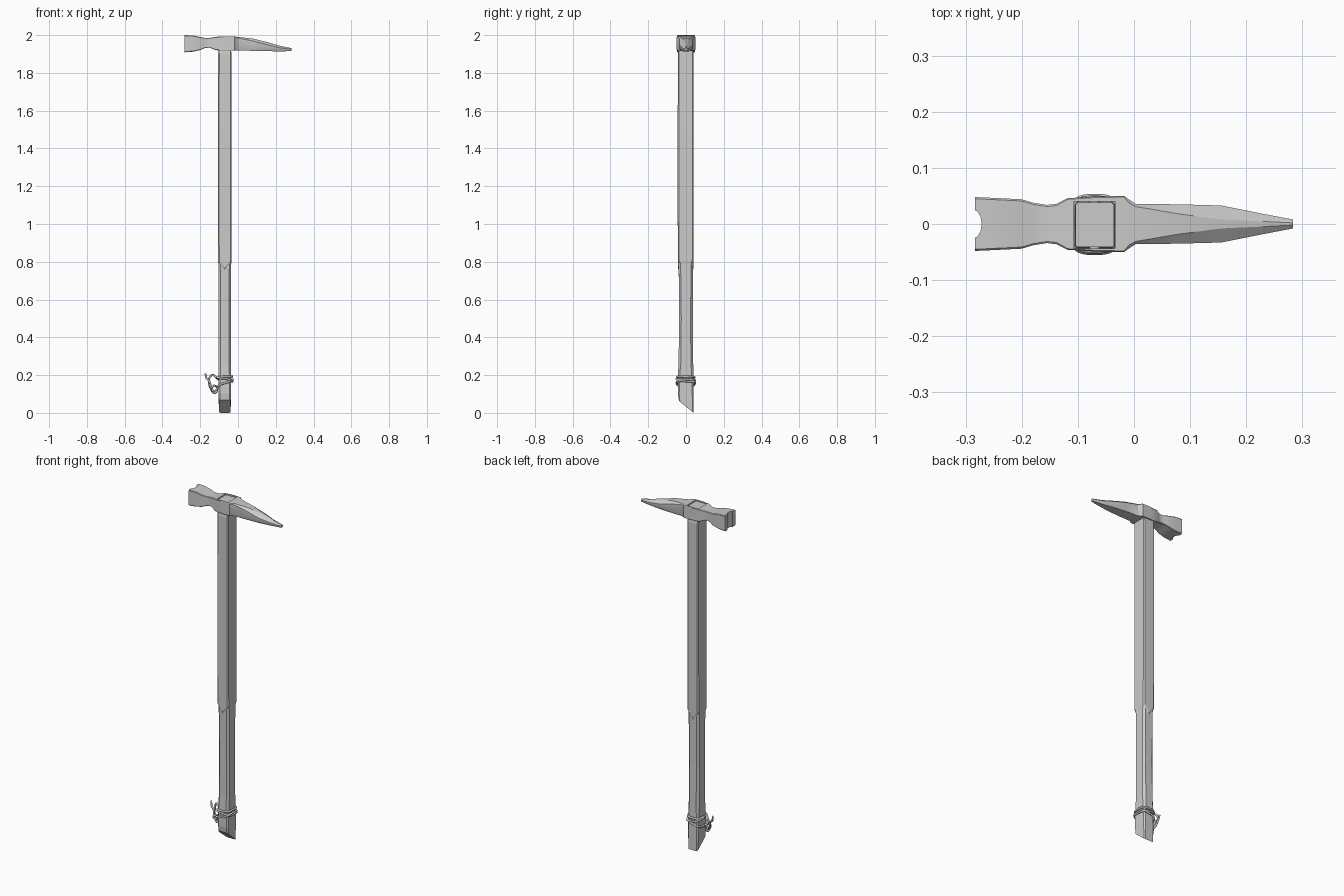
import bpy, bmesh
from math import pi, sin, cos, copysign
from mathutils import Vector

if "Cube" in bpy.data.objects:
    bpy.data.objects.remove(bpy.data.objects["Cube"])

CX = -0.07  # handle axis


def make_object(name, bm):
    bmesh.ops.recalc_face_normals(bm, faces=bm.faces)
    me = bpy.data.meshes.new(name)
    bm.to_mesh(me)
    bm.free()
    ob = bpy.data.objects.new(name, me)
    bpy.context.collection.objects.link(ob)
    return ob


def loft(name, rings):
    bm = bmesh.new()
    rows = [[bm.verts.new(p) for p in r] for r in rings]
    n = len(rows[0])
    for a, b in zip(rows, rows[1:]):
        for i in range(n):
            j = (i + 1) % n
            bm.faces.new((a[i], a[j], b[j], b[i]))
    bm.faces.new(rows[0])
    bm.faces.new(rows[-1])
    return make_object(name, bm)


def smooth(ob, angle):
    bpy.ops.object.select_all(action='DESELECT')
    ob.select_set(True)
    bpy.context.view_layer.objects.active = ob
    bpy.ops.object.shade_smooth_by_angle(angle=angle)


def cylinder(name, loc, r, length, axis, sides=16, squash=1.0):
    bm = bmesh.new()
    bmesh.ops.create_cone(bm, cap_ends=True, segments=sides, radius1=r, radius2=r, depth=length)
    for v in bm.verts:
        x, y, z = v.co
        if axis == 'Y':
            v.co = (x * squash, z, y)
        else:
            v.co = (x * squash, y, z)
        v.co += Vector(loc)
    return make_object(name, bm)


def cut(ob, cutter):
    mod = ob.modifiers.new("cut", 'BOOLEAN')
    mod.operation = 'DIFFERENCE'
    mod.solver = 'EXACT'
    mod.object = cutter
    bpy.context.view_layer.update()
    dg = bpy.context.evaluated_depsgraph_get()
    me = bpy.data.meshes.new_from_object(ob.evaluated_get(dg))
    ob.modifiers.clear()
    ob.data = me
    bpy.data.objects.remove(cutter)


# Handle: chamfered bar, front and back panels end in a shallow V
def handle_ring(z, hx, y0, y1, c, vee=0.0, slant=False):
    pts = [(-hx, y0 + c), (-hx + c, y0), (0, y0), (hx - c, y0), (hx, y0 + c),
           (hx, y1 - c), (hx - c, y1), (0, y1), (-hx + c, y1), (-hx, y1 - c)]
    out = []
    for i, (x, y) in enumerate(pts):
        zz = z - vee if i in (2, 7) else z
        if slant:
            zz = 0.032 - 0.8 * y if y > -0.03 else 0.056 - 1.4 * (y + 0.03)
        out.append((CX + x, y, max(zz, 0)))
    return out


handle_rows = [
    (0, 0.031, -0.038, 0.040, 0.006, 0, True),
    (0.10, 0.033, -0.043, 0.040, 0.007),
    (0.20, 0.034, -0.043, 0.040, 0.010),
    (0.27, 0.034, -0.039, 0.038, 0.012),
    (0.50, 0.034, -0.037, 0.036, 0.012),
    (0.70, 0.034, -0.038, 0.037, 0.011),
    (0.79, 0.034, -0.039, 0.037, 0.010, 0.035),
    (0.805, 0.036, -0.043, 0.040, 0.007, 0.035),
    (1.10, 0.036, -0.044, 0.041, 0.006),
    (1.50, 0.036, -0.044, 0.041, 0.006),
    (1.90, 0.035, -0.043, 0.041, 0.006),
    (1.915, 0.034, -0.041, 0.038, 0.003),
    (1.987, 0.034, -0.041, 0.038, 0.003),
]
loft("handle", [handle_ring(*r) for r in handle_rows])


# Head: x, half width, bottom z, top z, half width of bottom flat, half width of top flat
def head_ring(x, w, zb, zt, b, t, edge):
    h = zt - zb
    lo, hi = zb + h * edge, zt - h * edge
    return [(x, -b, zb), (x, b, zb), (x, w, lo), (x, w, hi),
            (x, t, zt), (x, -t, zt), (x, -w, hi), (x, -w, lo)]


head_rows = [
    (-0.283, 0.048, 1.909, 2.000, 0.045, 0.045, 0.04),
    (-0.240, 0.046, 1.912, 1.998, 0.043, 0.043, 0.04),
    (-0.200, 0.044, 1.921, 1.990, 0.041, 0.041, 0.04),
    (-0.180, 0.038, 1.930, 1.986, 0.035, 0.035, 0.04),
    (-0.155, 0.034, 1.934, 1.985, 0.031, 0.031, 0.04),
    (-0.138, 0.036, 1.929, 1.987, 0.033, 0.033, 0.04),
    (-0.118, 0.046, 1.920, 1.991, 0.044, 0.044, 0.04),
    (-0.070, 0.049, 1.919, 1.993, 0.047, 0.047, 0.04),
    (-0.018, 0.050, 1.919, 1.992, 0.048, 0.048, 0.04),
    (-0.008, 0.043, 1.919, 1.991, 0.040, 0.037, 0.06),
    (0.003, 0.036, 1.918, 1.990, 0.034, 0.031, 0.08),
    (0.080, 0.035, 1.917, 1.981, 0.031, 0.018, 0.20),
    (0.155, 0.033, 1.915, 1.963, 0.024, 0.008, 0.32),
    (0.220, 0.020, 1.914, 1.944, 0.014, 0.005, 0.36),
    (0.283, 0.008, 1.915, 1.931, 0.005, 0.002, 0.36),
]
head = loft("hammer_head", [head_ring(*r) for r in head_rows])

# Crossed grooves in the striking face
cut(head, cylinder("groove_cutter_a", (-0.287, 0, 1.955), 0.027, 0.2, 'Y', 12, 0.75))
cut(head, cylinder("groove_cutter_b", (-0.287, 0, 1.955), 0.026, 0.2, 'Z', 12, 0.6))

# Eye for the handle and cross hole for the pin
bm = bmesh.new()
bmesh.ops.create_cube(bm, size=1)
for v in bm.verts:
    v.co = (CX + v.co.x * 0.073, -0.0015 + v.co.y * 0.084, 1.95 + v.co.z * 0.3)
cut(head, make_object("eye_cutter", bm))
cut(head, cylinder("pin_cutter", (CX, 0, 1.957), 0.012, 0.2, 'Y'))
smooth(head, 0.5)
pin = cylinder("cross_pin", (CX, 0, 1.957), 0.009, 0.094, 'Y')
smooth(pin, 0.6)


# Cord wound round the lower handle
def cord(name, pts, r=0.0055):
    cu = bpy.data.curves.new(name, 'CURVE')
    cu.dimensions = '3D'
    cu.bevel_depth = r
    cu.bevel_resolution = 2
    cu.resolution_u = 4
    cu.use_fill_caps = True
    sp = cu.splines.new('BEZIER')
    sp.bezier_points.add(len(pts) - 1)
    for bp, p in zip(sp.bezier_points, pts):
        bp.co = p
        bp.handle_left_type = bp.handle_right_type = 'AUTO'
    ob = bpy.data.objects.new(name, cu)
    bpy.context.collection.objects.link(ob)


def around(a, z, grow=0.0):
    s = lambda v: copysign(abs(v) ** 0.6, v)
    return (CX + (0.039 + grow) * s(cos(a)), -0.001 + (0.046 + grow) * s(sin(a)), z)


def wrap(name, z, tilt, phase, grow):
    cord(name, [around(2 * pi * i / 24, z + tilt * cos(2 * pi * i / 24 + phase), grow)
                for i in range(25)])


wrap("cord_wrap_top", 0.190, 0.003, 0.5, 0.000)
wrap("cord_wrap_middle", 0.176, 0.010, 2.6, 0.003)
wrap("cord_wrap_low", 0.158, 0.020, 0.0, 0.002)

# Knot and loose ends
K = (-0.125, -0.02, 0.125)
cord("cord_knot", [(K[0] + 0.015 * cos(a), K[1] + 0.010 * sin(2 * a), K[2] + 0.019 * sin(a))
                   for a in [i * pi / 5 for i in range(11)]])
cord("cord_tail_long", [(-0.105, -0.03, 0.14), (-0.125, -0.025, 0.115), (-0.143, -0.015, 0.135),
                        (-0.150, -0.01, 0.165), (-0.166, -0.005, 0.182), (-0.172, 0, 0.208)])
cord("cord_tail_short", [(-0.112, -0.01, 0.185), (-0.132, 0.0, 0.200), (-0.150, 0.01, 0.188),
                         (-0.153, 0.005, 0.155), (-0.138, -0.01, 0.120), (-0.118, -0.02, 0.104)])
